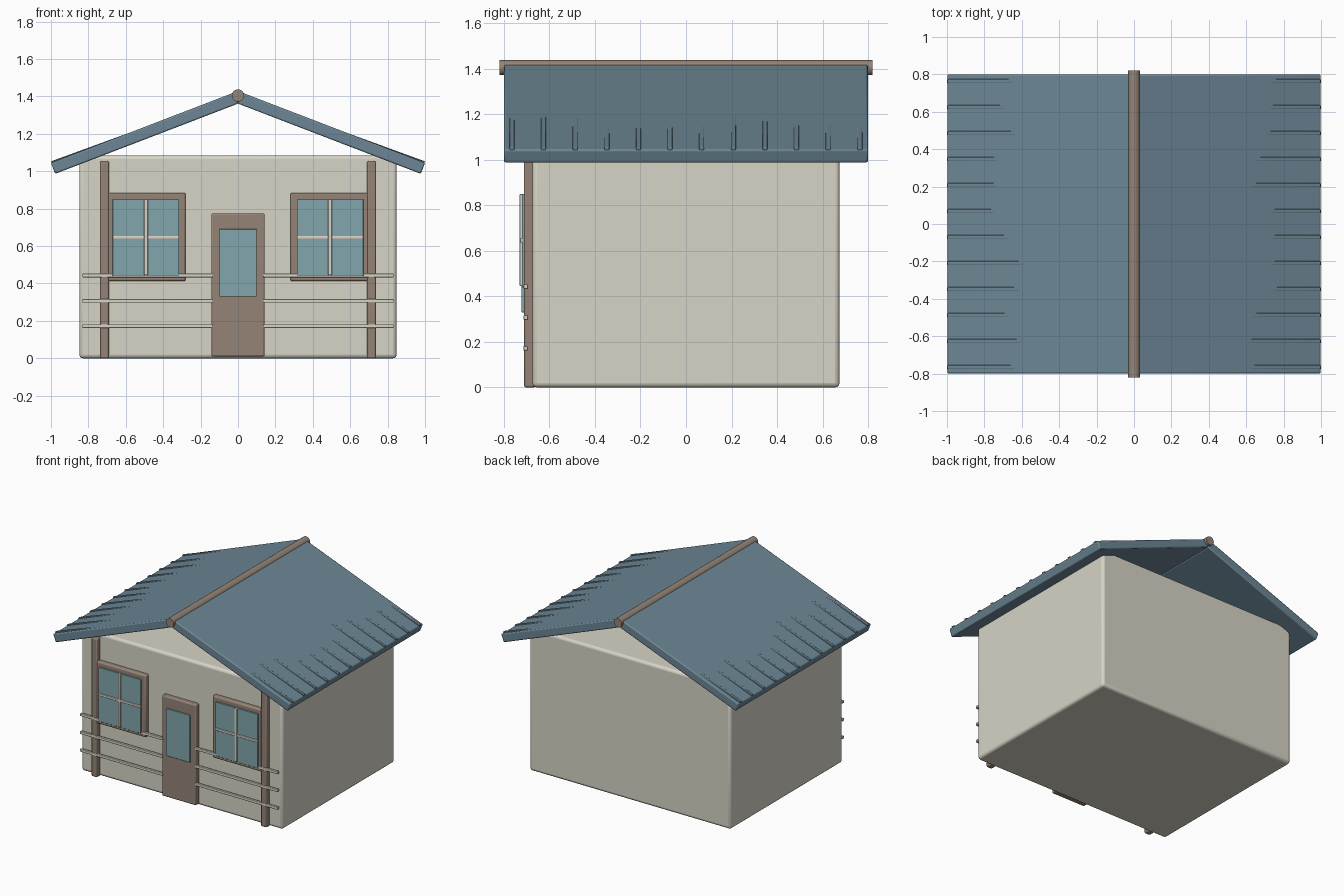
import bpy, math, random

if "Cube" in bpy.data.objects:
    bpy.data.objects.remove(bpy.data.objects["Cube"])

random.seed(4)


def material(name, rgb):
    m = bpy.data.materials.new(name)
    m.diffuse_color = (*rgb, 1)
    m.use_nodes = True
    m.node_tree.nodes["Principled BSDF"].inputs["Base Color"].default_value = m.diffuse_color
    return m


WALL = material("plaster", (0.68, 0.66, 0.57))
WOOD = material("wood", (0.30, 0.23, 0.18))
ROOF = material("roof_blue", (0.15, 0.24, 0.30))
GLASS = material("glass", (0.22, 0.38, 0.42))
TRIM = material("cream_trim", (0.68, 0.66, 0.57))


def finish(o, name, mat, bevel=0.0, segments=2):
    o.name = name
    o.data.materials.append(mat)
    if bevel:
        b = o.modifiers.new("bevel", 'BEVEL')
        b.width = bevel
        b.segments = segments
    bpy.ops.object.shade_smooth_by_angle(angle=math.radians(40))
    return o


def box(name, xr, yr, zr, mat, bevel=0.0, segments=2):
    """Axis-aligned box given by its ranges."""
    lo_hi = (xr, yr, zr)
    bpy.ops.mesh.primitive_cube_add(size=1, location=[(a + b) / 2 for a, b in lo_hi])
    o = bpy.context.object
    o.scale = [b - a for a, b in lo_hi]
    bpy.ops.object.transform_apply(location=False, rotation=False, scale=True)
    return finish(o, name, mat, bevel, segments)


def sloped_box(name, s, edge, length, y, width, thick, angle, mat, bevel):
    """Box whose upper outer edge sits at (x, z) = edge, rising toward the ridge on side s."""
    c, n = math.cos(angle), math.sin(angle)
    x = edge[0] - c * length / 2 - n * thick / 2
    z = edge[1] + n * length / 2 - c * thick / 2
    bpy.ops.mesh.primitive_cube_add(size=1, location=(s * x, y, z))
    o = bpy.context.object
    o.scale = (length, width, thick)
    bpy.ops.object.transform_apply(location=False, rotation=False, scale=True)
    o.rotation_euler = (0, s * angle, 0)
    return finish(o, name, mat, bevel)


# House body
box("house_body", (-0.848, 0.848), (-0.675, 0.675), (0, 1.085), WALL, 0.02, 3)

# Roof slopes with ribs that rise out of the surface toward the eaves
PITCH = math.radians(21)
for s, side in ((-1, "left"), (1, "right")):
    sloped_box("roof_" + side, s, (1.0, 1.045), 0.98 / math.cos(PITCH), 0,
               1.6, 0.063, PITCH, ROOF, 0.008)
    for i in range(12):
        tilt = math.radians(random.uniform(0.9, 1.6))
        sloped_box("roof_rib_" + side, s, (1.0, 1.053), 0.5, -0.765 + i * 0.139,
                   0.022, 0.02, PITCH - tilt, ROOF, 0.003)

# Ridge pole
bpy.ops.mesh.primitive_cylinder_add(vertices=24, radius=0.033, depth=1.64,
                                    location=(0, 0, 1.405), rotation=(math.pi / 2, 0, 0))
finish(bpy.context.object, "ridge_pole", WOOD)

# Door with glass pane
box("door", (-0.143, 0.143), (-0.712, -0.655), (0.01, 0.775), WOOD, 0.008)
box("door_glass", (-0.1, 0.1), (-0.723, -0.70), (0.33, 0.69), GLASS, 0.002)

# Posts, windows and rails on each side of the door
for s, side in ((-1, "left"), (1, "right")):
    def span(a, b):
        return tuple(sorted((s * a, s * b)))

    box("post_" + side, span(0.69, 0.738), (-0.712, -0.662), (0, 1.055), WOOD, 0.008)
    box("window_frame_" + side, span(0.28, 0.715), (-0.709, -0.655), (0.412, 0.885), WOOD, 0.01)
    box("window_glass_" + side, span(0.315, 0.67), (-0.721, -0.69), (0.44, 0.85), GLASS, 0.002)
    box("window_upright_" + side, span(0.482, 0.502), (-0.731, -0.71), (0.445, 0.85), TRIM, 0.003)
    box("window_crossbar_" + side, span(0.315, 0.67), (-0.729, -0.71), (0.637, 0.655), TRIM, 0.003)
    for z in (0.172, 0.307, 0.443):
        box("rail_" + side, span(0.135, 0.832), (-0.714, -0.695), (z - 0.01, z + 0.01), TRIM, 0.003)
